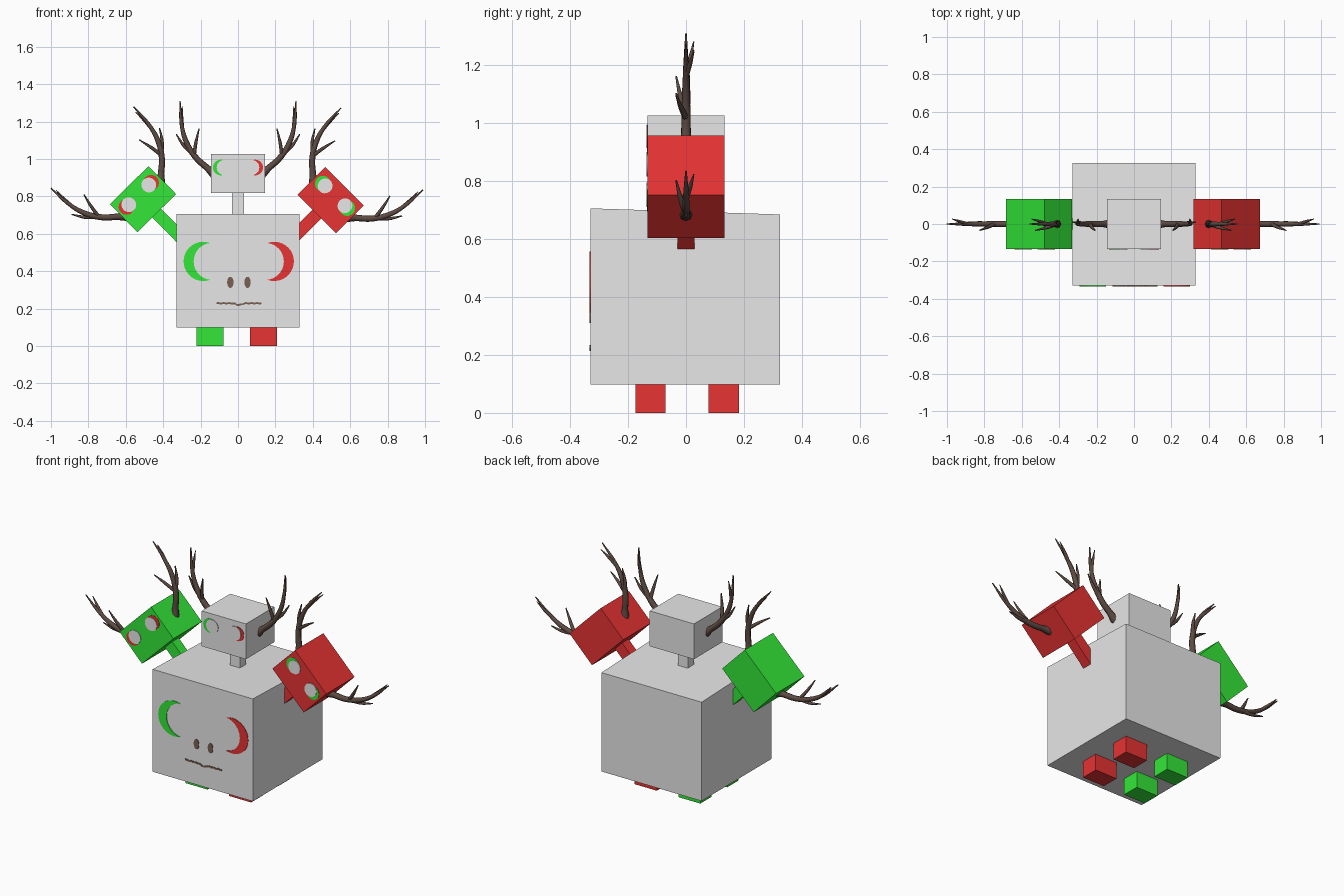
import bpy, bmesh, math
from mathutils import Matrix, Vector

if "Cube" in bpy.data.objects:
    bpy.data.objects.remove(bpy.data.objects["Cube"])


def material(name, rgb):
    m = bpy.data.materials.new(name)
    m.diffuse_color = (*rgb, 1)
    m.use_nodes = True
    m.node_tree.nodes["Principled BSDF"].inputs["Base Color"].default_value = m.diffuse_color
    return m


GREY = material("light_grey", (0.8, 0.8, 0.8))
RED = material("red", (0.8, 0.033, 0.033))
GREEN = material("green", (0.033, 0.8, 0.04))
BROWN = material("brown", (0.19, 0.115, 0.085))
DARK = material("antler_brown", (0.11, 0.07, 0.055))
I = Matrix.Identity(4)


def add(name, mesh, mat, m=I):
    mesh.transform(m)
    if m.determinant() < 0:
        mesh.flip_normals()
    mesh.materials.clear()
    mesh.materials.append(mat)
    o = bpy.data.objects.new(name, mesh)
    bpy.context.collection.objects.link(o)
    return o


def box(name, lo, hi, mat, m=I):
    bm = bmesh.new()
    bmesh.ops.create_cube(bm, size=1)
    for v in bm.verts:
        v.co = [lo[i] + (hi[i] - lo[i]) * (v.co[i] + 0.5) for i in range(3)]
    me = bpy.data.meshes.new(name)
    bm.to_mesh(me)
    bm.free()
    return add(name, me, mat, m)


def plate(name, quads, y, depth, mat, m=I):
    """Thin plate: x-z polygons facing -y, from y - depth back to y."""
    bm = bmesh.new()
    for q in quads:
        bm.faces.new([bm.verts.new((x, y - depth, z)) for x, z in q])
    bmesh.ops.remove_doubles(bm, verts=bm.verts, dist=1e-5)
    ext = bmesh.ops.extrude_face_region(bm, geom=bm.faces[:], use_keep_orig=True)
    for v in ext["geom"]:
        if isinstance(v, bmesh.types.BMVert):
            v.co.y = y
    bmesh.ops.recalc_face_normals(bm, faces=bm.faces)
    me = bpy.data.meshes.new(name)
    bm.to_mesh(me)
    bm.free()
    return add(name, me, mat, m)


def ellipse(cx, cz, rx, rz, n=28):
    return [(cx + rx * math.cos(2 * math.pi * i / n),
             cz + rz * math.sin(2 * math.pi * i / n)) for i in range(n)]


def strip(a, b):
    return [(a[i], a[i + 1], b[i + 1], b[i]) for i in range(len(a) - 1)]


def arc(cx, cz, r, half, side, n=20):
    return [(cx + side * r * math.cos(t), cz + r * math.sin(t))
            for t in (half * (2 * i / n - 1) for i in range(n + 1))]


# Body with slightly sloping top
body = box("body", (-0.33, -0.33, 0.098), (0.328, 0.325, 0.706), GREY)
for v in body.data.vertices:
    if v.co.z > 0.5 and v.co.y > 0:
        v.co.z = 0.685

# Feet
for x0, x1, mat in ((-0.222, -0.078, GREEN), (0.064, 0.209, RED)):
    for y0, y1 in ((-0.175, -0.07), (0.077, 0.183)):
        box("foot", (x0, y0, 0), (x1, y1, 0.1), mat)

# Face on the body: crescent eyes, nostrils, thin wavy mouth
for s, mat in ((-1, GREEN), (1, RED)):
    c = 0.004
    outer = arc(c + s * 0.19, 0.452, 0.105, 1.93, s)
    inner = arc(c + s * 0.142, 0.452, 0.099, 1.46, s)
    plate("body_eye", strip(outer, inner), -0.329, 0.004, mat)
    plate("nostril", [ellipse(0.005 + s * 0.046, 0.34, 0.017, 0.03)], -0.329, 0.004, BROWN)
top, low = [], []
for i in range(25):
    x = -0.115 + 0.24 * i / 24
    z = 0.229 - 0.009 * math.exp(-((x - 0.005) / 0.02) ** 2) + 0.002 * math.sin(i * 2.1)
    top.append((x, z + 0.004))
    low.append((x, z - 0.006))
plate("mouth", strip(top, low), -0.329, 0.004, BROWN)


# Antler in head space: (x, y, z, radius) along a stem and its tines
TINES = [
    [(0.125, 0, -0.005, 0.026), (0.165, 0, 0.03, 0.017), (0.225, 0, 0.085, 0.016),
     (0.275, 0, 0.165, 0.014), (0.302, 0, 0.265, 0.01), (0.31, 0, 0.387, 0.003)],
    [(0.235, 0, 0.1, 0.011), (0.225, -0.018, 0.165, 0.009), (0.208, -0.034, 0.24, 0.003)],
    [(0.235, 0, 0.1, 0.012), (0.29, 0.006, 0.15, 0.009), (0.33, 0.01, 0.21, 0.003)],
    [(0.297, 0, 0.24, 0.01), (0.3, 0.014, 0.3, 0.008), (0.298, 0.027, 0.36, 0.002)],
]
cu = bpy.data.curves.new("antler_path", 'CURVE')
cu.dimensions = '3D'
cu.bevel_depth = 1
cu.bevel_resolution = 2
cu.resolution_u = 6
cu.use_fill_caps = True
for pts in TINES:
    sp = cu.splines.new('BEZIER')
    sp.bezier_points.add(len(pts) - 1)
    for bp, p in zip(sp.bezier_points, pts):
        bp.co = p[:3]
        bp.radius = p[3]
        bp.handle_left_type = bp.handle_right_type = 'AUTO'
tmp = bpy.data.objects.new("antler_path", cu)
bpy.context.collection.objects.link(tmp)
bpy.context.view_layer.update()
antler = bpy.data.meshes.new_from_object(tmp.evaluated_get(bpy.context.evaluated_depsgraph_get()))
bpy.data.objects.remove(tmp)
for p in antler.polygons:
    p.use_smooth = True


# Heads: box, neck, two eyes and two antlers, tilted about y
def head(name, x, z, tilt, mat, eye_left, eye_right, neck):
    m = Matrix.Translation((x, 0.0, z)) @ Matrix.Rotation(math.radians(tilt), 4, 'Y')
    box(name + "_head", (-0.145, -0.133, -0.105), (0.145, 0.133, 0.105), mat, m)
    box(name + "_neck", (-0.033, -0.03, -neck), (0.033, 0.03, -0.1), mat, m)
    for s, eye in ((-1, eye_left), (1, eye_right)):
        plate(name + "_eye", [ellipse(s * 0.092, 0.032, 0.042, 0.042)], -0.132, 0.003, eye, m)
        plate(name + "_pupil", [ellipse(s * 0.075, 0.032, 0.039, 0.04)], -0.132, 0.005, GREY, m)
        add(name + "_antler", antler.copy(), DARK, m @ Matrix.Diagonal((s, 1, 1, 1)))


head("middle", 0, 0.922, 0, GREY, GREEN, RED, 0.26)
head("left", -0.508, 0.785, -44.5, GREEN, RED, RED, 0.3)
head("right", 0.496, 0.78, 45, RED, GREEN, GREEN, 0.3)
